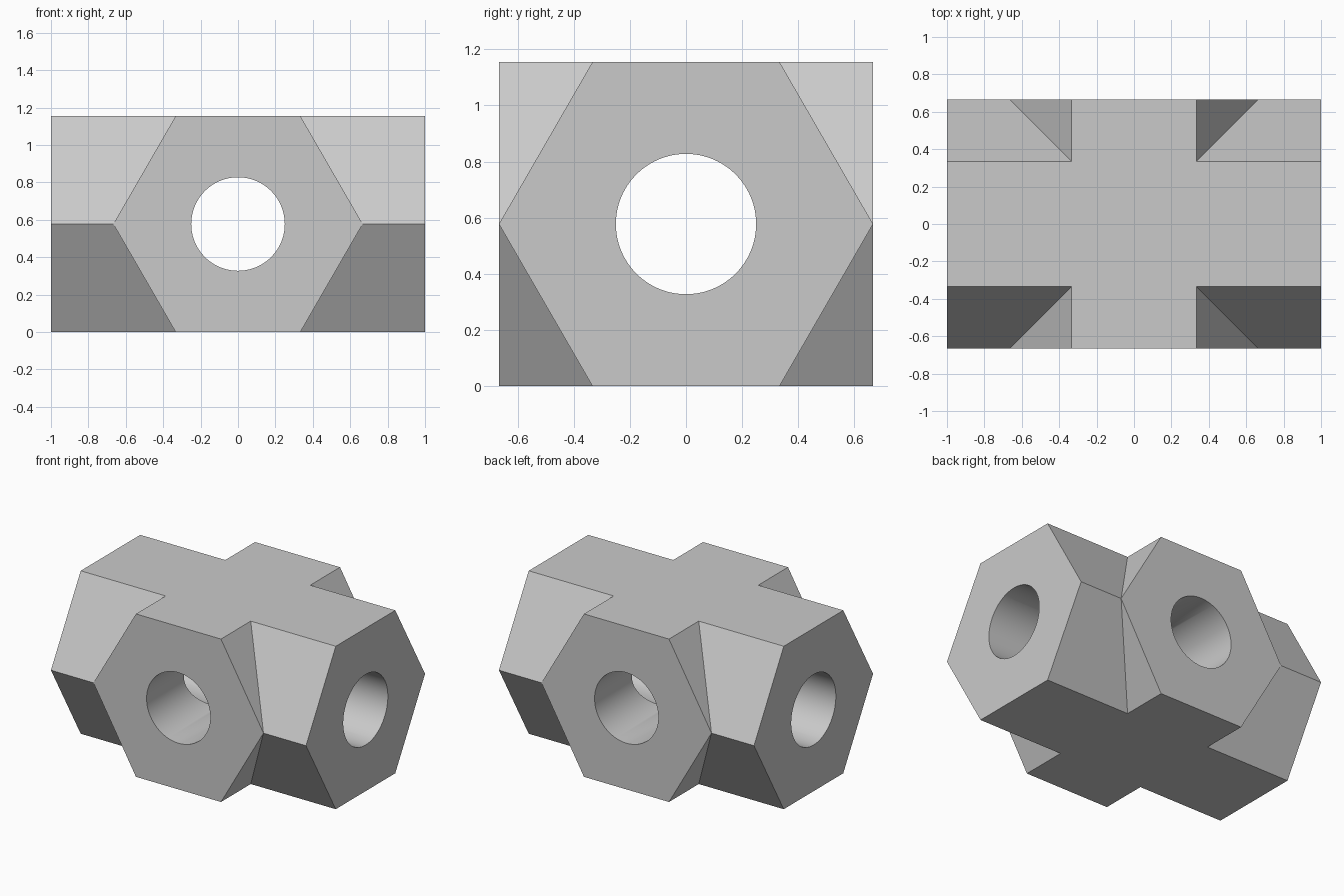
import bpy, bmesh
from math import pi, sin, cos, radians

cube = bpy.data.objects.get("Cube")
if cube:
    bpy.data.objects.remove(cube, do_unlink=True)

R = 2 / 3                        # hexagon corner radius
MID = R * sin(pi / 3)            # height of both axes
BORE = 0.25

grey = bpy.data.materials.new("plain grey")
grey.use_nodes = True
grey.diffuse_color = (0.59, 0.59, 0.59, 1)
grey.node_tree.nodes["Principled BSDF"].inputs["Base Color"].default_value = (0.59, 0.59, 0.59, 1)


def prism(name, sides, radius, half, axis):
    """Regular prism lying along x or y, with corners pointing sideways."""
    bm = bmesh.new()
    rings = []
    for t in (-half, half):
        ring = []
        for i in range(sides):
            a = 2 * pi * i / sides
            u, v = round(radius * cos(a), 5), round(MID + radius * sin(a), 5)
            t5 = round(t, 5)
            ring.append(bm.verts.new((t5, u, v) if axis == "x" else (u, t5, v)))
        rings.append(ring)
        bm.faces.new(ring)
    for i in range(sides):
        j = (i + 1) % sides
        bm.faces.new((rings[0][i], rings[0][j], rings[1][j], rings[1][i]))
    bmesh.ops.recalc_face_normals(bm, faces=bm.faces)
    mesh = bpy.data.meshes.new(name)
    bm.to_mesh(mesh)
    bm.free()
    mesh.materials.append(grey)
    obj = bpy.data.objects.new(name, mesh)
    bpy.context.collection.objects.link(obj)
    return obj


def combine(target, tool, operation):
    """Apply a boolean and discard the tool."""
    tool.hide_render = True
    mod = target.modifiers.new(operation.lower(), "BOOLEAN")
    mod.operation, mod.solver, mod.object = operation, "EXACT", tool
    bpy.context.view_layer.objects.active = target
    bpy.ops.object.modifier_apply(modifier=mod.name)
    bpy.data.objects.remove(tool, do_unlink=True)


# Crossed hexagonal body: long arm along x, short arm along y
body = prism("cross_block", 6, R, 1, "x")
combine(body, prism("short_arm", 6, R, R, "y"), "UNION")

# Round bores through both arms
for axis in "xy":
    combine(body, prism("bore_cutter", 96, BORE, 1.2, axis), "DIFFERENCE")

# Smooth bore walls, crisp facets
bpy.ops.object.select_all(action="DESELECT")
body.select_set(True)
bpy.context.view_layer.objects.active = body
bpy.ops.object.shade_smooth_by_angle(angle=radians(25))
